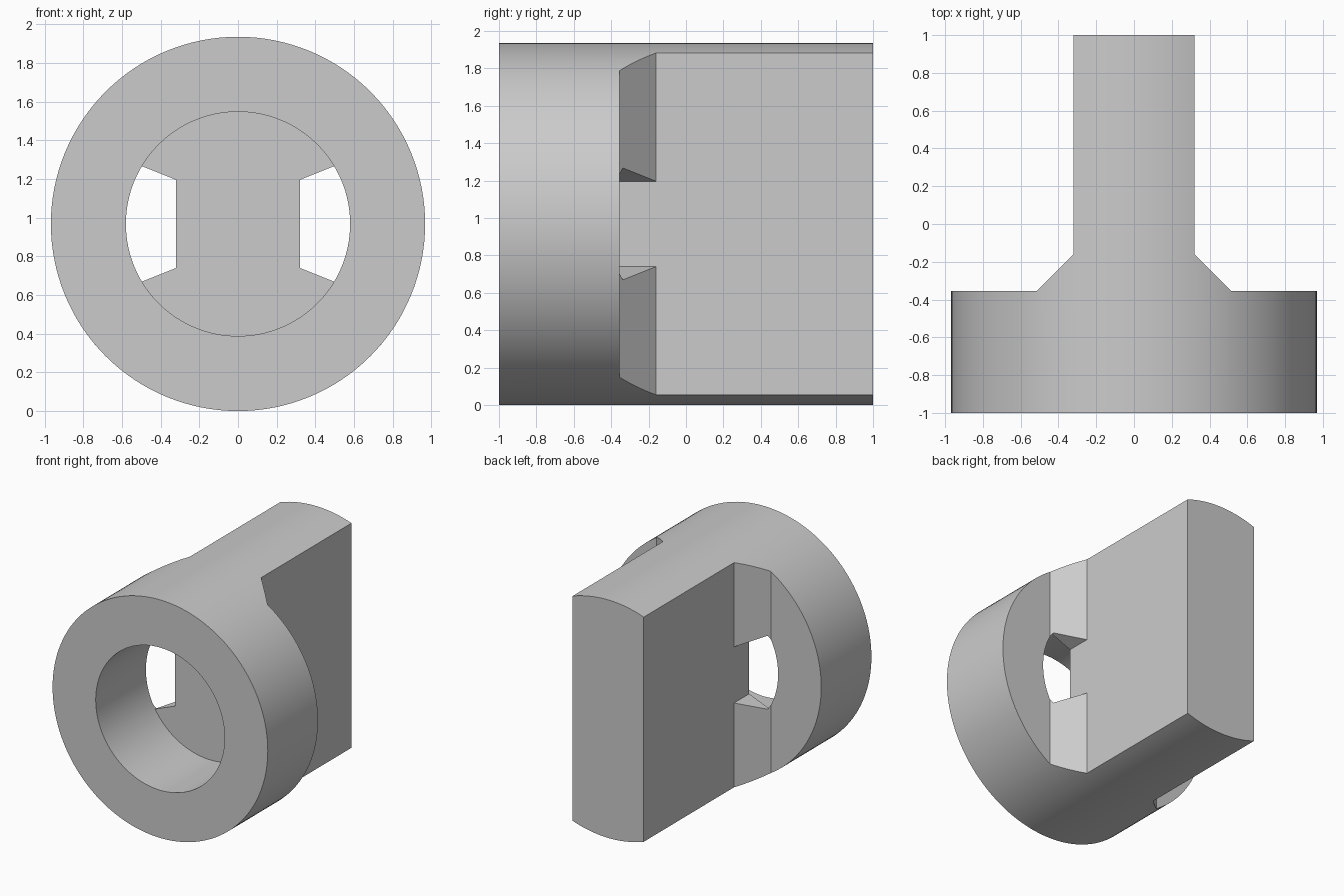
import bpy, bmesh, math
from mathutils import Matrix

cube = bpy.data.objects.get("Cube")
if cube:
    bpy.data.objects.remove(cube, do_unlink=True)

R, BORE, CZ = 0.968, 0.58, 0.968      # outer radius, bore radius, axis height
SHOULDER, ROOT = -0.355, -0.16        # back of collar, end of chamfer
WEB = 0.32                            # half thickness of the tongue

steel = bpy.data.materials.new("plain grey")
steel.use_nodes = True
grey = (0.6, 0.6, 0.6, 1)
steel.diffuse_color = grey
steel.node_tree.nodes["Principled BSDF"].inputs["Base Color"].default_value = grey


def finish(name, bm):
    bmesh.ops.recalc_face_normals(bm, faces=bm.faces)
    mesh = bpy.data.meshes.new(name)
    bm.to_mesh(mesh)
    bm.free()
    mesh.materials.append(steel)
    ob = bpy.data.objects.new(name, mesh)
    bpy.context.collection.objects.link(ob)
    return ob


def rod(name, radius, y0, y1):
    """Cylinder along y on the part's axis."""
    bm = bmesh.new()
    place = Matrix.Translation((0, (y0 + y1) / 2, CZ)) @ Matrix.Rotation(math.pi / 2, 4, 'X')
    bmesh.ops.create_cone(bm, cap_ends=True, segments=128, radius1=radius,
                          radius2=radius, depth=y1 - y0, matrix=place)
    return finish(name, bm)


def prism(name, points, offset):
    """Closed outline of 3D points extruded by an offset."""
    bm = bmesh.new()
    face = bm.faces.new([bm.verts.new(p) for p in points])
    new = bmesh.ops.extrude_face_region(bm, geom=[face])["geom"]
    bmesh.ops.translate(bm, vec=offset, verts=[v for v in new if isinstance(v, bmesh.types.BMVert)])
    return finish(name, bm)


def cut(target, cutter, operation):
    """Apply a boolean and discard the cutter."""
    mod = target.modifiers.new("cut", 'BOOLEAN')
    mod.operation, mod.solver, mod.object = operation, 'EXACT', cutter
    bpy.context.view_layer.objects.active = target
    bpy.ops.object.modifier_apply(modifier=mod.name)
    bpy.data.objects.remove(cutter, do_unlink=True)


# Round bar trimmed to a collar with a chamfered flat tongue
body = rod("collar_with_tongue", R, -1, 1)
half = [(1.2, -1.1), (1.2, SHOULDER), (WEB + ROOT - SHOULDER, SHOULDER), (WEB, ROOT), (WEB, 1.1)]
outline = half + [(-x, y) for x, y in reversed(half)]
cut(body, prism("tongue_outline", [(x, y, -0.2) for x, y in outline], (0, 0, 2.4)), 'INTERSECT')

# Blind bore that breaks out through flared side windows beside the tongue
bore = rod("bore", BORE, -1.2, 0)
quarter = [(WEB, 0.228), (0.8, 0.42), (0.8, 1)]
side = [(x, -z) for x, z in reversed(quarter)] + quarter
hourglass = side + [(-x, -z) for x, z in side]
cut(bore, prism("bore_floor", [(x, SHOULDER, CZ + z) for x, z in hourglass], (0, 0.6, 0)), 'DIFFERENCE')
cut(body, bore, 'DIFFERENCE')

# Smooth round walls, crisp edges
bpy.ops.object.select_all(action='DESELECT')
body.select_set(True)
bpy.context.view_layer.objects.active = body
bpy.ops.object.shade_smooth_by_angle(angle=math.radians(20))
